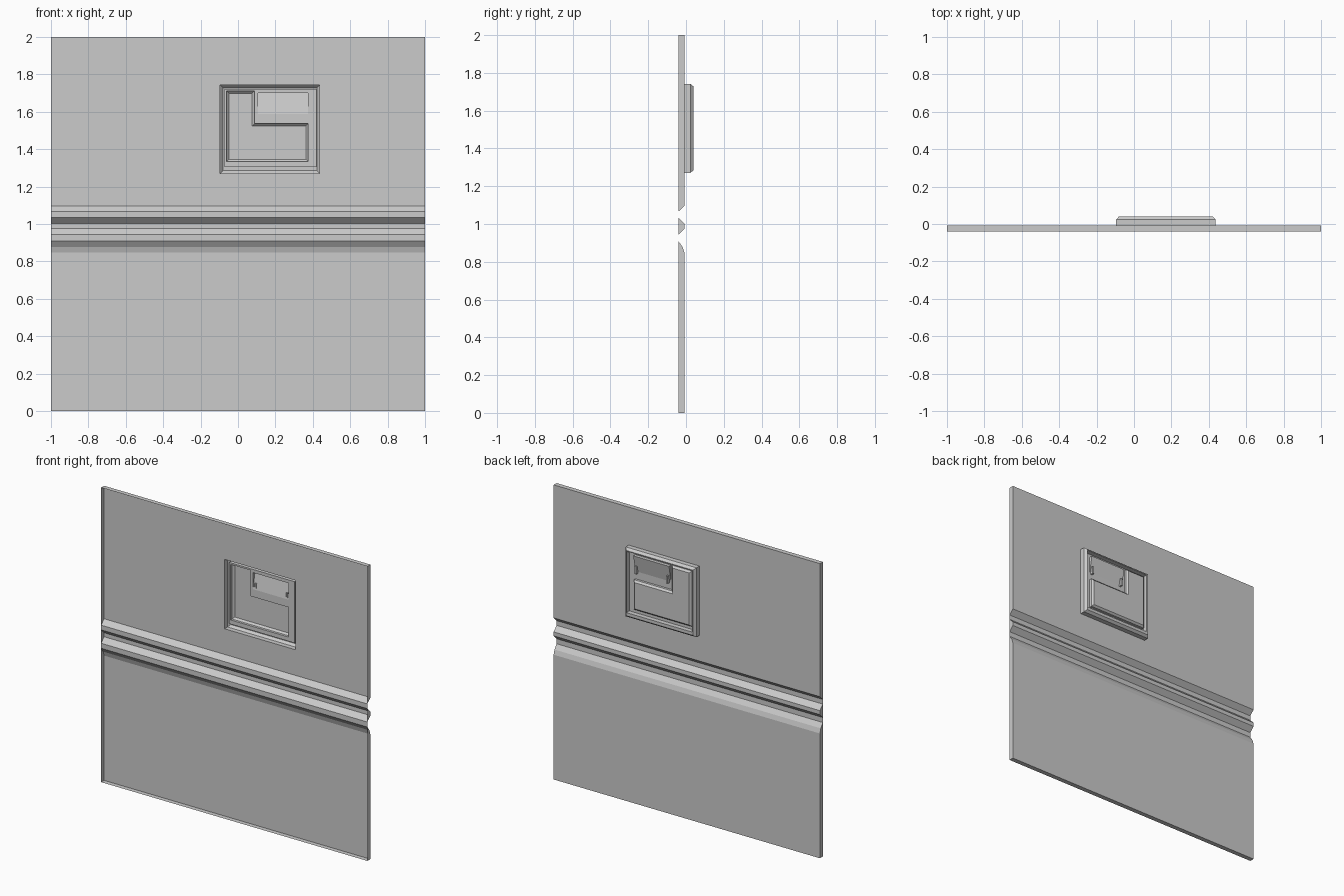
import bpy, bmesh

if "Cube" in bpy.data.objects:
    bpy.data.objects.remove(bpy.data.objects["Cube"])

FRONT, FACE, FLOOR = -0.04, -0.008, 0.008   # depth levels of rim, wall face, recess floor

grey = bpy.data.materials.new("panel grey")
grey.diffuse_color = (0.6, 0.6, 0.6, 1)
grey.use_nodes = True
grey.node_tree.nodes["Principled BSDF"].inputs["Base Color"].default_value = grey.diffuse_color


def build(name, polys, reorient=True):
    """Make a flat-faced shell whose outside looks toward +y."""
    bm = bmesh.new()
    for p in polys:
        bm.faces.new([bm.verts.new(v) for v in p])
    bmesh.ops.remove_doubles(bm, verts=bm.verts, dist=0.0005)
    if reorient:
        bmesh.ops.recalc_face_normals(bm, faces=bm.faces)
        if sum(f.normal.y * f.calc_area() for f in bm.faces) < 0:
            bmesh.ops.reverse_faces(bm, faces=bm.faces)
    me = bpy.data.meshes.new(name)
    bm.to_mesh(me)
    bm.free()
    me.materials.append(grey)
    ob = bpy.data.objects.new(name, me)
    bpy.context.collection.objects.link(ob)
    return ob


def sheet(xs, zs, y, skip):
    """Grid of rectangles facing +y, leaving out cells where skip is true."""
    out = []
    for x0, x1 in zip(xs, xs[1:]):
        for z0, z1 in zip(zs, zs[1:]):
            if not skip((x0 + x1) / 2, (z0 + z1) / 2):
                out.append([(x0, y, z0), (x0, y, z1), (x1, y, z1), (x1, y, z0)])
    return out


def rect(x0, x1, z0, z1):
    return [(x0, z0), (x1, z0), (x1, z1), (x0, z1)]


def inset(pts, d):
    """Inset a counter-clockwise right-angled outline."""
    def normal(a, b):
        dx, dz = b[0] - a[0], b[1] - a[1]
        l = abs(dx) + abs(dz)
        return -dz / l, dx / l
    out = []
    for i, p in enumerate(pts):
        a = normal(pts[i - 1], p)
        b = normal(p, pts[(i + 1) % len(pts)])
        out.append((p[0] + d * (a[0] + b[0]), p[1] + d * (a[1] + b[1])))
    return out


def loft(rings):
    """Join successive outlines, each given with its depth."""
    out = []
    for (a, ya), (b, yb) in zip(rings, rings[1:]):
        for i in range(len(a)):
            j = (i + 1) % len(a)
            out.append([(a[i][0], ya, a[i][1]), (a[j][0], ya, a[j][1]),
                        (b[j][0], yb, b[j][1]), (b[i][0], yb, b[i][1])])
    return out


# Wall panel: moulded profile swept across the width, open at the front
X0, X1, Z0, Z1 = -0.095, 0.436, 1.271, 1.742
profile = [(FACE, 1.097), (FRONT, 1.066), (FRONT, 1.034), (FACE, 1.002),
           (FACE, 0.975), (FRONT, 0.943), (FRONT, 0.909), (-0.018, 0.878),
           (FACE, 0.847), (FACE, 0), (FRONT, 0)]
wall = [[(-1, a[0], a[1]), (1, a[0], a[1]), (1, b[0], b[1]), (-1, b[0], b[1])]
        for a, b in zip(profile, profile[1:])]
wall.append([(-1, FRONT, 2), (1, FRONT, 2), (1, FACE, 2), (-1, FACE, 2)])
wall += sheet([-1, X0, X1, 1], [1.097, Z0, Z1, 2], FACE,
              lambda x, z: X0 < x < X1 and Z0 < z < Z1)
# End walls fill the profile between grooves
ends = [[(FRONT, 2), (FACE, 2), profile[0], profile[1]], profile[2:6], profile[6:]]
for x in (-1, 1):
    wall += [[(x, y, z) for y, z in e] for e in ends]
build("wall_panel", wall)

# Raised chamfered frame with its inner drop to the recess floor
outer = rect(X0, X1, Z0, Z1)
rx0, rx1, rz0, rz1 = -0.072, 0.42, 1.306, 1.722
inner = rect(rx0, rx1, rz0, rz1)
build("raised_frame", loft([(outer, FACE), (outer, 0.024), (inset(outer, 0.014), 0.04),
                            (inner, 0.04), (inner, FLOOR)]))

# Recess floor, open behind the pad and the slanted flap
px0, px1, pz0, pz1 = -0.061, 0.375, 1.334, 1.711
sx, sz = 0.087, 1.536
fx0, fz0, fz1 = 0.107, 1.588, 1.70


def covered(x, z):
    pad = px0 < x < px1 and pz0 < z < pz1 and not (x > sx and z > sz)
    flap = fx0 < x < px1 and fz0 < z < fz1
    return pad or flap


build("recess_floor", sheet([rx0, px0, sx, fx0, px1, rx1],
                            [rz0, pz0, sz, fz0, fz1, pz1, rz1], FLOOR, covered))

# L-shaped pad with chamfered edge
ell = [(px0, pz0), (px1, pz0), (px1, sz), (sx, sz), (sx, pz1), (px0, pz1)]
top = inset(ell, 0.012)
pad = loft([(ell, FLOOR), (ell, 0.024), (top, 0.036)])
pad += [[(x, 0.036, z) for x, z in top]]
build("l_shaped_pad", pad)

# Slanted flap leaning outward at its upper edge
T = 0.03
flap = [[(fx0, FLOOR, fz0), (px1, FLOOR, fz0), (px1, T, fz1), (fx0, T, fz1)],
        [(fx0, FLOOR, fz1), (px1, FLOOR, fz1), (px1, T, fz1), (fx0, T, fz1)]]
flap += [[(x, FLOOR, fz0), (x, T, fz1), (x, FLOOR, fz1)] for x in (fx0, px1)]
build("slanted_flap", flap)

# Small pegs at both ends of the flap
for side, x in (("left", 0.118), ("right", 0.355)):
    r = rect(x, x + 0.012, 1.578, 1.63)
    build("flap_peg_" + side, loft([(r, FLOOR), (r, 0.028)])
          + [[(a, 0.028, b) for a, b in r]])
